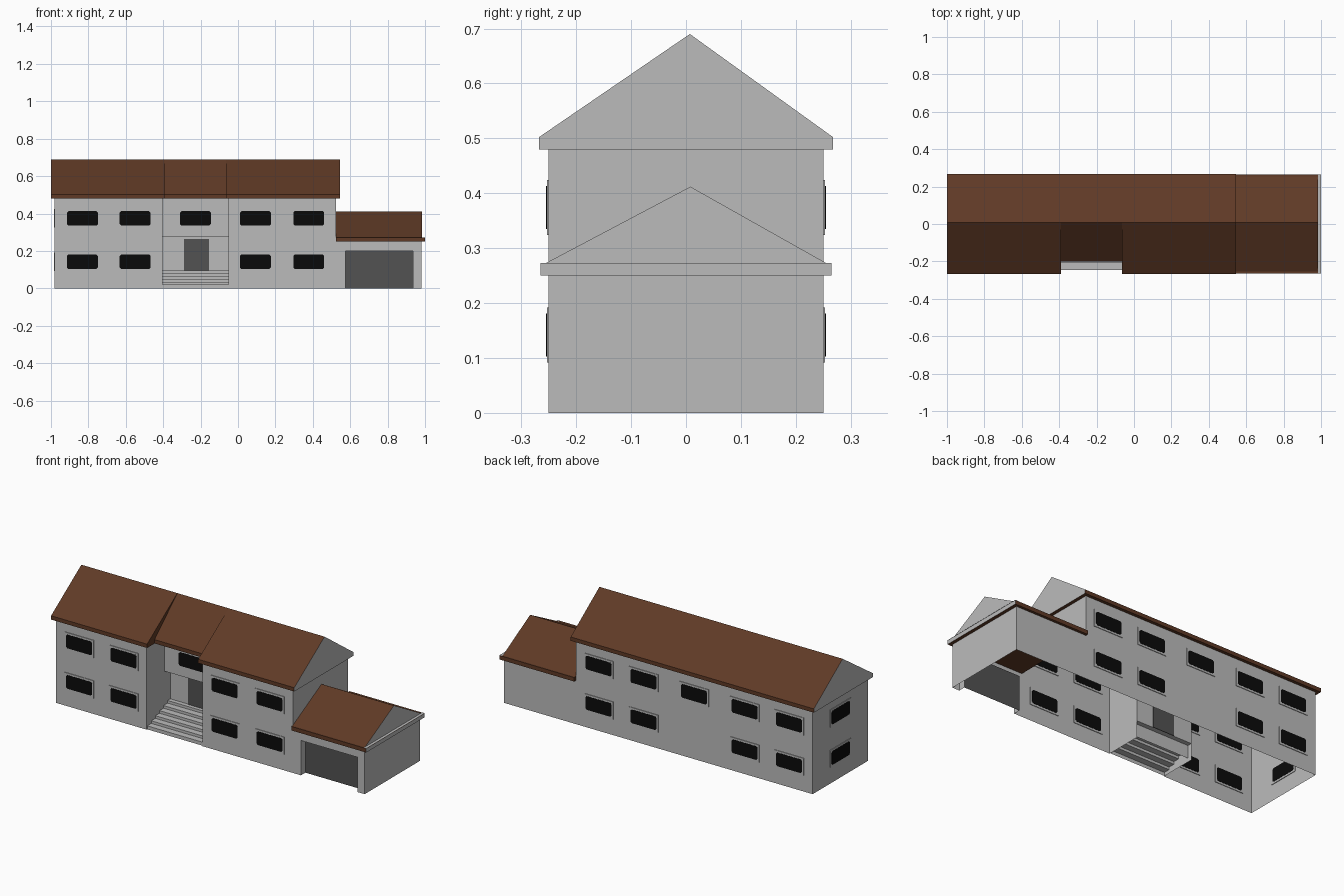
import bpy, bmesh

cube = bpy.data.objects.get("Cube")
if cube:
    bpy.data.objects.remove(cube, do_unlink=True)


def material(name, rgb):
    m = bpy.data.materials.new(name)
    m.use_nodes = True
    m.diffuse_color = (*rgb, 1)
    m.node_tree.nodes["Principled BSDF"].inputs["Base Color"].default_value = (*rgb, 1)
    return m


WALL = material("wall_grey", (0.5, 0.5, 0.5))
ROOF = material("roof_brown", (0.115, 0.042, 0.019))
DOOR = material("door_grey", (0.085, 0.085, 0.085))
GLASS = material("window_black", (0.003, 0.003, 0.003))


def finish(name, bm, mats, rule=None, closed=True):
    if closed:
        bmesh.ops.recalc_face_normals(bm, faces=bm.faces)
    bm.normal_update()
    if rule:
        for f in bm.faces:
            f.material_index = rule(f.calc_center_median(), f.normal)
    mesh = bpy.data.meshes.new(name)
    bm.to_mesh(mesh)
    bm.free()
    for m in mats:
        mesh.materials.append(m)
    ob = bpy.data.objects.new(name, mesh)
    bpy.context.collection.objects.link(ob)
    return ob


def wall(name, path, z0, z1, mats=(WALL,), rule=None):
    """Thin wall standing on an open plan path."""
    bm = bmesh.new()
    low = [bm.verts.new((x, y, z0)) for x, y in path]
    high = [bm.verts.new((x, y, z1)) for x, y in path]
    for i in range(len(path) - 1):
        bm.faces.new((low[i], low[i + 1], high[i + 1], high[i]))
    return finish(name, bm, mats, rule, closed=False)


def prism(name, profile, x0, x1, mats, rule=None):
    """Closed solid: a y-z profile swept along x."""
    bm = bmesh.new()
    face = bm.faces.new([bm.verts.new((x0, y, z)) for y, z in profile])
    new = bmesh.ops.extrude_face_region(bm, geom=[face])["geom"]
    bmesh.ops.translate(bm, vec=(x1 - x0, 0, 0),
                        verts=[g for g in new if isinstance(g, bmesh.types.BMVert)])
    return finish(name, bm, mats, rule)


def plate(name, centre, w, h, t, cut, mat, sideways=False):
    """Upright plate with clipped corners, facing y, or x when sideways."""
    a, b = w / 2, h / 2
    pts = [(-a + cut, -b), (a - cut, -b), (a, -b + cut), (a, b - cut),
           (a - cut, b), (-a + cut, b), (-a, b - cut), (-a, -b + cut)]
    if not cut:
        pts = pts[1::2]
    cx, cy, cz = centre
    bm = bmesh.new()
    rings = []
    for d in (-t / 2, t / 2):
        rings.append([bm.verts.new((cx + d, cy + u, cz + v) if sideways
                                   else (cx + u, cy + d, cz + v)) for u, v in pts])
        bm.faces.new(rings[-1])
    n = len(pts)
    for i in range(n):
        j = (i + 1) % n
        bm.faces.new((rings[0][i], rings[0][j], rings[1][j], rings[1][i]))
    return finish(name, bm, [mat])


def slab(name, x0, x1, y0, y1, z, mat):
    bm = bmesh.new()
    bm.faces.new([bm.verts.new(p) for p in
                  ((x0, y0, z), (x1, y0, z), (x1, y1, z), (x0, y1, z))])
    return finish(name, bm, [mat], closed=False)


# Main dimensions
LEFT, MID, RIGHT = -0.98, 0.525, 0.98
DEPTH, TOP = 0.25, 0.48
P0, P1 = -0.405, -0.05          # entrance recess
LOWER, UPPER, SOFFIT = -0.035, -0.09, 0.275
LANDING = 0.095

# Main house walls
wall("main_walls", [(MID, DEPTH), (LEFT, DEPTH), (LEFT, -DEPTH), (P0, -DEPTH), (P0, LOWER)], 0, TOP)
wall("right_front_wall", [(P1, LOWER), (P1, -DEPTH), (MID, -DEPTH)], 0, TOP)
wall("gable_wall_above_garage", [(MID, -DEPTH), (MID, DEPTH)], 0.25, TOP)

# Entrance recess
wall("entrance_wall", [(P0, LOWER), (P1, LOWER)], LANDING, SOFFIT)
wall("entrance_upper_wall", [(P0, UPPER), (P1, UPPER)], SOFFIT, TOP)
slab("entrance_soffit", P0, P1, UPPER, LOWER, SOFFIT, WALL)
plate("entrance_door", (-0.222, LOWER, 0.18), 0.135, 0.17, 0.008, 0, DOOR)

# Entrance steps: zigzag strip of risers and treads with a closing back
zigzag, y, z = [(-0.245, 0)], -0.245, 0.02
for i in range(5):
    zigzag += [(y, z), (y + 0.037, z)]
    y, z = y + 0.037, z + 0.015
zigzag += [(y, LANDING), (LOWER, LANDING), (y, LANDING - 0.001), (y, 0.02)]
bm = bmesh.new()
sides = [[bm.verts.new((x, py, pz)) for py, pz in zigzag] for x in (P0, P1)]
for i in range(len(zigzag) - 1):
    bm.faces.new((sides[0][i], sides[1][i], sides[1][i + 1], sides[0][i + 1]))
finish("entrance_steps", bm, [WALL], closed=False)

# Main roof: two wide sections with a narrower one over the entrance
sections = [("roof_right_section", -1.0, -0.39, -0.268),
            ("roof_entrance_section", -0.39, -0.065, -0.2),
            ("roof_left_section", -0.065, 0.545, -0.268)]
for name, x0, x1, front in sections:
    prism(name, [(front, TOP), (front, 0.502), (0.007, 0.69), (0.268, 0.502), (0.268, TOP)],
          x0, x1, [ROOF, WALL],
          lambda c, n: int(abs(n.x) > 0.9 and (c.x < -0.99 or c.x > 0.54)))

# Garage walls with a recessed door
G0, G1, GD, GH = 0.575, 0.935, -0.21, 0.2
wall("garage_walls", [(MID, DEPTH), (RIGHT, DEPTH), (RIGHT, -DEPTH)], 0, 0.25)
wall("garage_front", [(RIGHT, -DEPTH), (G1, -DEPTH), (G1, GD), (G0, GD), (G0, -DEPTH), (MID, -DEPTH)],
     0, GH, (WALL, DOOR),
     lambda c, n: int(abs(c.y - GD) < 0.001))
wall("garage_lintel", [(MID, -DEPTH), (RIGHT, -DEPTH)], GH, 0.25)
slab("garage_door_soffit", G0, G1, -DEPTH, GD, GH, WALL)

# Garage roof: eave slab, grey end strip and gabled top
E, EZ = 0.265, 0.273
prism("garage_eave", [(-E, 0.25), (-E, EZ), (E, EZ), (E, 0.25)], MID, 1.0, [ROOF, WALL],
      lambda c, n: int(n.x > 0.9))
slab("garage_eave_end_strip", 0.985, 1.0, -E, E, EZ + 0.001, WALL)
prism("garage_roof", [(-0.255, EZ), (0.008, 0.412), (0.255, EZ)], MID, 0.985, [ROOF, WALL],
      lambda c, n: int(n.x > 0.9))


# Windows: a flat frame with a dark pane
def window(name, centre, sideways=False):
    plate(name + "_frame", centre, 0.185, 0.1, 0.007, 0, WALL, sideways)
    plate(name + "_pane", centre, 0.165, 0.078, 0.0095, 0.008, GLASS, sideways)


columns = [-0.832, -0.55, -0.228, 0.093, 0.378]
for level, z in (("lower", 0.142), ("upper", 0.374)):
    for i, x in enumerate(columns):
        if level == "lower" and i == 2:
            continue
        window(f"back_{level}_window_{i + 1}", (x, DEPTH, z))
        window(f"front_{level}_window_{i + 1}", (x, -DEPTH, z)) if i != 2 else \
            window("entrance_upper_window", (x, UPPER, z))
    window(f"side_{level}_window", (LEFT, 0, z), True)
